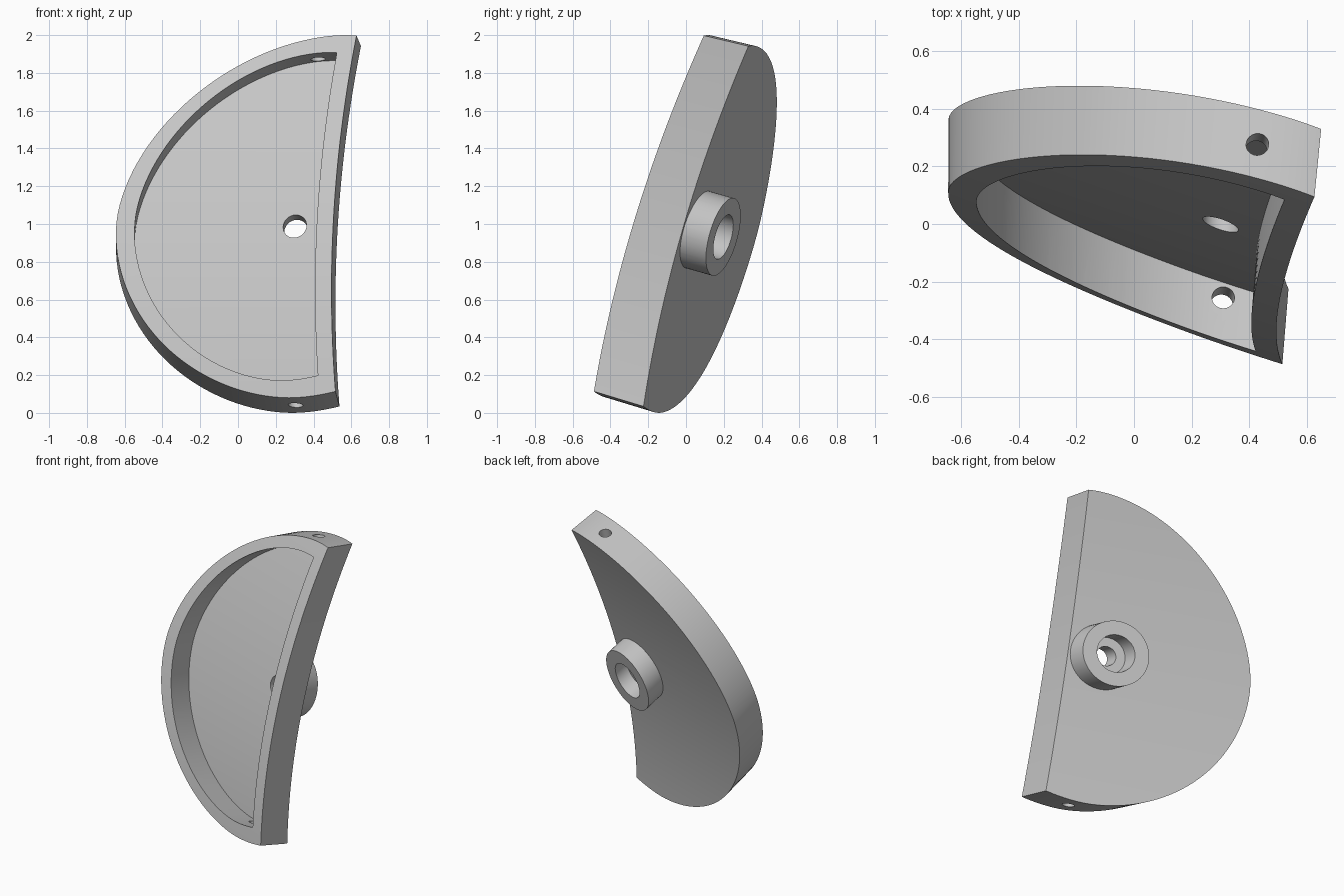
import bpy, bmesh, math
from mathutils import Vector

cube = bpy.data.objects.get("Cube")
if cube:
    bpy.data.objects.remove(cube, do_unlink=True)

grey = bpy.data.materials.new("plain grey")
grey.use_nodes = True
colour = (0.57, 0.57, 0.57, 1)
grey.diffuse_color = colour
grey.node_tree.nodes["Principled BSDF"].inputs["Base Color"].default_value = colour

SKEW = 0.14      # lean of the oval outline
ROUND = 1.85     # fullness of the oval, 2 being an ellipse
MID_Z = 1.04


def front_y(x, z):
    """Front surface: a gently bowed sheet, ruled along horizontal lines."""
    h = z - 0.93
    return -0.125 - 0.35 * x + 0.3045 * h + 0.1 * h * h


def thickness(x, z):
    return Vector((0.012 + 0.018 * x, 0.264 - 0.014 * z, -0.081 + 0.0125 * z))


def finish(name, bm):
    bmesh.ops.remove_doubles(bm, verts=bm.verts, dist=1e-5)
    bmesh.ops.dissolve_degenerate(bm, edges=bm.edges, dist=1e-5)
    bmesh.ops.recalc_face_normals(bm, faces=bm.faces)
    mesh = bpy.data.meshes.new(name)
    bm.to_mesh(mesh)
    bm.free()
    mesh.materials.append(grey)
    obj = bpy.data.objects.new(name, mesh)
    bpy.context.collection.objects.link(obj)
    return obj


def half_oval(name, centre_x, width, height, inset, near, far):
    """Half oval slab with a curved long side, from depth near to depth far."""
    def oval(z, side):
        s = max(-1, min(1, (z - MID_Z) / height))
        bulge = (1 - abs(s) ** ROUND) ** (1 / ROUND)
        return centre_x + width * (SKEW * s + side * math.sqrt(1 - SKEW ** 2) * bulge)

    def long_side(z):
        return 0.495 + 0.073 * (z - 0.65) ** 2 - inset

    def corner(end):
        a, b = MID_Z, end
        for _ in range(40):
            m = (a + b) / 2
            if oval(m, 1) > long_side(m):
                a = m
            else:
                b = m
        return a

    low, high = MID_Z - height, MID_Z + height
    stops = [(low, corner(low), 8), (corner(low), corner(high), 64), (corner(high), high, 6)]
    rows = [low]
    for a, b, n in stops:
        rows += [a + (b - a) * (1 - math.cos(math.pi * i / n)) / 2 for i in range(1, n + 1)]

    bm = bmesh.new()
    rings = []
    for z in rows:
        left, right = oval(z, -1), min(oval(z, 1), long_side(z))
        ring = []
        for x, depth in ((left, near), (right, near), (right, far), (left, far)):
            ring.append(bm.verts.new(Vector((x, front_y(x, z), z)) + thickness(x, z) * depth))
        rings.append(ring)
    for r, s in zip(rings, rings[1:]):
        for i in range(4):
            j = (i + 1) % 4
            bm.faces.new((r[i], r[j], s[j], s[i]))
    return finish(name, bm)


def rod(name, start, end, radius, sides=64, slant=0):
    """Round bar between two points, with ends slanted sideways if asked."""
    start, end = Vector(start), Vector(end)
    axis = end - start
    bm = bmesh.new()
    bmesh.ops.create_cone(bm, cap_ends=True, segments=sides, radius1=radius,
                          radius2=radius, depth=axis.length)
    bm.transform(axis.to_track_quat("Z", "Y").to_matrix().to_4x4())
    bmesh.ops.translate(bm, verts=bm.verts, vec=(start + end) / 2)
    for i, v in enumerate(bm.verts):
        nearest = start if (v.co - start).dot(axis) < axis.length_squared / 2 else end
        v.co -= axis.normalized() * slant * (v.co.x - nearest.x)
    return finish(name, bm)


def combine(target, tool, operation):
    mod = target.modifiers.new(operation.lower(), "BOOLEAN")
    mod.operation, mod.object, mod.solver = operation, tool, "EXACT"
    bpy.context.view_layer.objects.active = target
    bpy.ops.object.modifier_apply(modifier=mod.name)
    bpy.data.objects.remove(tool, do_unlink=True)


# Solid slab and round hub on its back, its end parallel to the slab
body = half_oval("half_oval_cover", 0.42, 1.07, 0.96, 0, 0, 1)
hub_axis = Vector((0.06, 0.955, -0.27)).normalized()
hub_mid = Vector((0.302, 0.015, 0.983))
SLANT = 0.29


def along(distance):
    return hub_mid + hub_axis * distance


combine(body, rod("hub", along(-0.06), along(0.19), 0.213, slant=SLANT), "UNION")

# Front recess, leaving a rim and a thin floor
combine(body, half_oval("recess", 0.357, 0.908, 0.868, 0.087, -0.4, 0.76), "DIFFERENCE")

# Stepped bore through the hub
combine(body, rod("counterbore", along(0.08), along(0.4), 0.122, slant=SLANT), "DIFFERENCE")
combine(body, rod("bore", along(-0.3), along(0.3), 0.063), "DIFFERENCE")

# Pin holes through the rim at top and bottom
low_pin, high_pin = Vector((0.305, -0.28, 0.05)), Vector((0.43, 0.28, 1.97))
pin_axis = (high_pin - low_pin).normalized() * 0.14
for pin in (low_pin, high_pin):
    combine(body, rod("pin_hole", pin - pin_axis, pin + pin_axis, 0.039, 32), "DIFFERENCE")

bpy.ops.object.select_all(action="DESELECT")
body.select_set(True)
bpy.context.view_layer.objects.active = body
bpy.ops.object.shade_smooth_by_angle(angle=math.radians(30))
